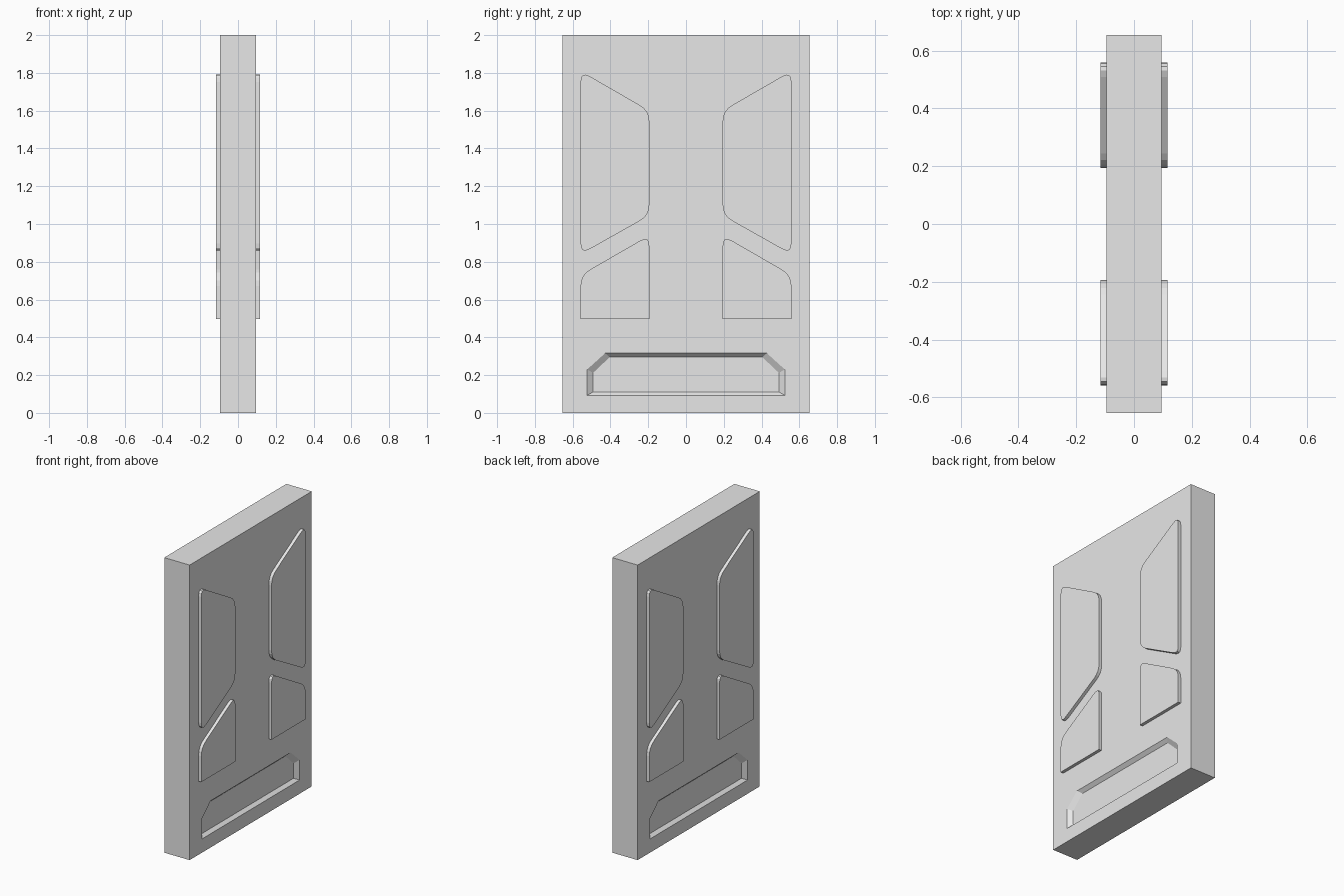
import bpy
import bmesh
from mathutils import Vector

HALF_X, HALF_Y, HEIGHT = 0.095, 0.654, 2.0
PLATE_X = 0.116          # outer face of the raised plates
RECESS_X = 0.072         # floor of the recess

cube = bpy.data.objects.get("Cube")
if cube:
    bpy.data.objects.remove(cube, do_unlink=True)

grey = bpy.data.materials.new("light grey")
grey.use_nodes = True
grey.diffuse_color = (0.8, 0.8, 0.8, 1)
grey.node_tree.nodes["Principled BSDF"].inputs["Base Color"].default_value = (0.8, 0.8, 0.8, 1)


def finish(bm, name):
    bmesh.ops.recalc_face_normals(bm, faces=bm.faces[:])
    mesh = bpy.data.meshes.new(name)
    bm.to_mesh(mesh)
    bm.free()
    mesh.materials.append(grey)
    obj = bpy.data.objects.new(name, mesh)
    bpy.context.collection.objects.link(obj)
    return obj


def loop(bm, outline, x):
    """Closed ring of vertices in the plane at x."""
    return [bm.verts.new((x, y, z)) for y, z in outline]


def bridge(bm, a, b):
    for i in range(len(a)):
        j = (i + 1) % len(a)
        bm.faces.new((a[i], a[j], b[j], b[i]))


def rounded(corners, reach=0.057, steps=4):
    """Round the corners flagged True; leave the others sharp."""
    points = []
    for i, (y, z, is_round) in enumerate(corners):
        corner = Vector((y, z))
        if not is_round:
            points.append(corner)
            continue
        before = Vector(corners[i - 1][:2])
        after = Vector(corners[(i + 1) % len(corners)][:2])
        start = corner + (before - corner).normalized() * reach
        end = corner + (after - corner).normalized() * reach
        for k in range(steps + 1):
            t = k / steps
            points.append(start * (1 - t) ** 2 + corner * 2 * t * (1 - t) + end * t ** 2)
    return points


def mirrored(half):
    return half + [(-y, z) for y, z in reversed(half)]


# Slab with a sloped-wall recess low on both broad sides
rim = mirrored([(0.523, 0.093), (0.523, 0.23), (0.428, 0.316)])
floor = mirrored([(0.492, 0.111), (0.492, 0.212), (0.404, 0.295)])
border = mirrored([(HALF_Y, 0), (HALF_Y, HEIGHT)])

bm = bmesh.new()
borders = []
for side in (-1, 1):
    outer = loop(bm, border, side * HALF_X)
    opening = loop(bm, rim, side * HALF_X)
    bottom = loop(bm, floor, side * RECESS_X)
    edges = [bm.edges.new((ring[i - 1], ring[i]))
             for ring in (outer, opening) for i in range(len(ring))]
    bmesh.ops.triangle_fill(bm, edges=edges, use_beauty=True, normal=(side, 0, 0))
    bridge(bm, opening, bottom)
    bm.faces.new(bottom)
    borders.append(outer)
bridge(bm, *borders)
finish(bm, "door_slab")

# Raised plates, repeated on both halves of both broad sides
outlines = {
    "upper_plate": [(0.558, 0.84, True), (0.558, 1.81, True),
                    (0.194, 1.6, True), (0.194, 1.045, True)],
    "lower_plate": [(0.558, 0.498, False), (0.558, 0.73, True),
                    (0.194, 0.94, True), (0.194, 0.498, False)],
}
for name, corners in outlines.items():
    shape = rounded(corners)
    for side, side_name in ((1, "left"), (-1, "right")):
        for end, end_name in ((1, "back"), (-1, "front")):
            bm = bmesh.new()
            outline = [(end * y, z) for y, z in shape]
            base = loop(bm, outline, side * (HALF_X - 0.005))
            top = loop(bm, outline, side * PLATE_X)
            bridge(bm, base, top)
            bm.faces.new(base)
            bm.faces.new(top)
            finish(bm, f"{name}_{side_name}_{end_name}")
